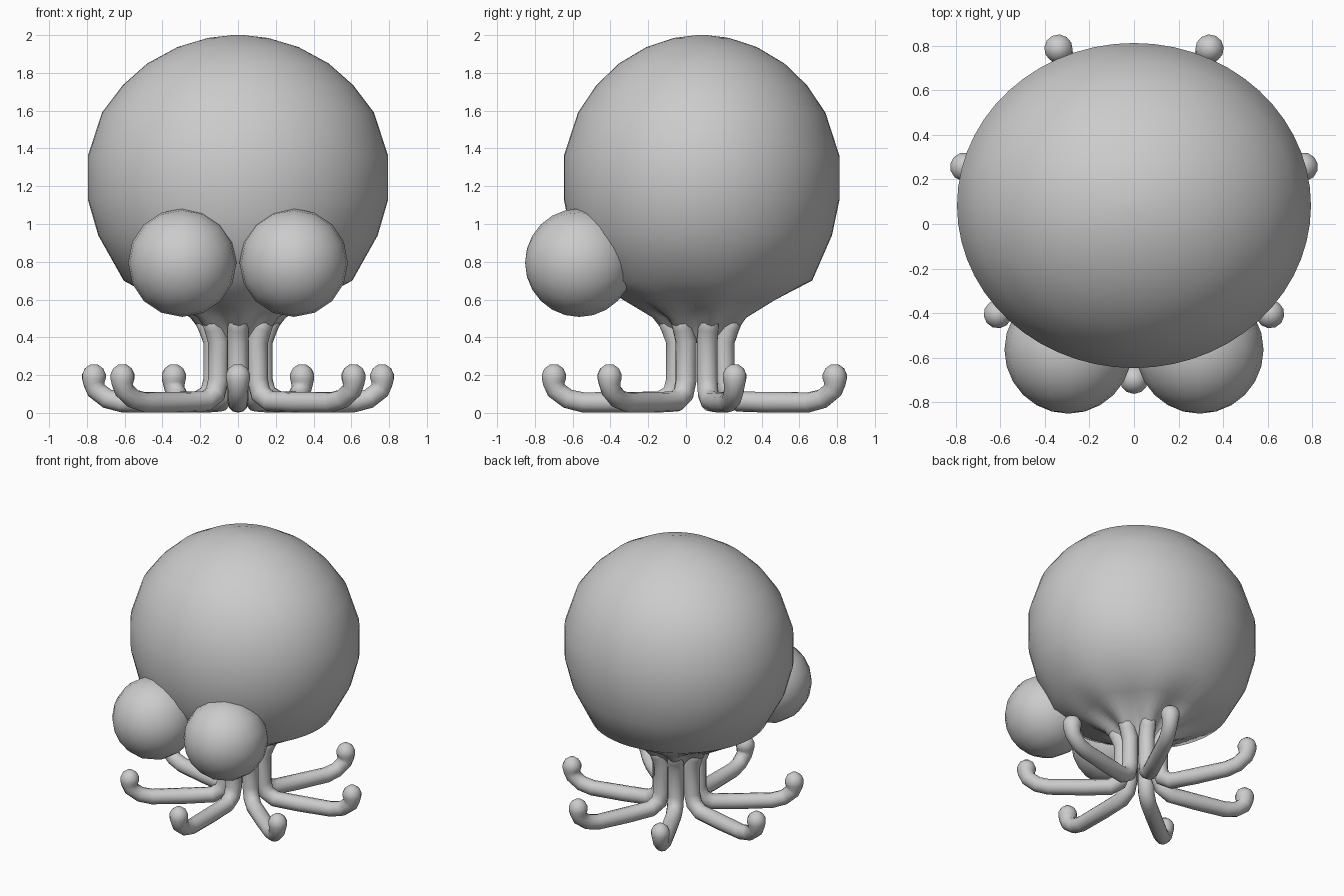
import bpy, bmesh
from math import sin, cos, pi, radians
from mathutils import Vector

if "Cube" in bpy.data.objects:
    bpy.data.objects.remove(bpy.data.objects["Cube"])

CY = 0.083   # body axis is slightly behind the origin
ARMS = 7


def finish(name, rings, origin=(0, 0, 0)):
    """Skin a list of closed rings, cap both ends, shade smooth."""
    bm = bmesh.new()
    rows = [[bm.verts.new(p) for p in ring] for ring in rings]
    n = len(rows[0])
    for a, b in zip(rows, rows[1:]):
        for i in range(n):
            j = (i + 1) % n
            bm.faces.new((a[i], a[j], b[j], b[i]))
    bm.faces.new(rows[0])
    bm.faces.new(rows[-1])
    bmesh.ops.recalc_face_normals(bm, faces=bm.faces)
    for f in bm.faces:
        f.smooth = True
    me = bpy.data.meshes.new(name)
    bm.to_mesh(me)
    bm.free()
    ob = bpy.data.objects.new(name, me)
    ob.location = origin
    bpy.context.collection.objects.link(ob)
    return ob


# Head: lathe with oval section, lobed where it flows into the arms
# (x radius, y radius, z, lobe depth)
profile = [
    (0.10, 0.10, 0.37, 0.0), (0.185, 0.185, 0.41, 0.32), (0.26, 0.26, 0.505, 0.22),
    (0.42, 0.41, 0.595, 0.08), (0.605, 0.585, 0.70, 0.0), (0.74, 0.69, 0.94, 0.0),
    (0.795, 0.73, 1.13, 0.0), (0.795, 0.73, 1.36, 0.0), (0.72, 0.655, 1.59, 0.0),
    (0.61, 0.557, 1.735, 0.0), (0.48, 0.438, 1.85, 0.0), (0.32, 0.292, 1.937, 0.0),
    (0.16, 0.146, 1.985, 0.0), (0.03, 0.028, 2.0, 0.0),
]
SEG = ARMS * 8
head_rings = []
for rx, ry, z, lobe in profile:
    ring = []
    for i in range(SEG):
        a = 2 * pi * i / SEG - pi / 2
        k = 1 - lobe * (1 - cos(ARMS * (a + pi / 2))) / 2
        ring.append((rx * k * cos(a), ry * k * sin(a), z))
    head_rings.append(ring)
finish("head", head_rings, (0, CY, 0))

# Arms: one swept path of (distance from axis, z, thickness), ending in a bulb
path = [
    (0.21, 0.55, 0.05), (0.16, 0.45, 0.055), (0.133, 0.38, 0.056), (0.133, 0.17, 0.056),
    (0.155, 0.10, 0.056), (0.22, 0.06, 0.055), (0.40, 0.056, 0.055), (0.63, 0.056, 0.053),
    (0.71, 0.075, 0.052), (0.77, 0.12, 0.053), (0.781, 0.155, 0.058), (0.782, 0.18, 0.064),
    (0.782, 0.205, 0.064), (0.782, 0.235, 0.05), (0.782, 0.257, 0.02),
]


def arm(index, sides=12):
    a = -pi / 2 + 2 * pi * index / ARMS
    out, side, up = Vector((cos(a), sin(a), 0)), Vector((-sin(a), cos(a), 0)), Vector((0, 0, 1))
    pts = [out * r + up * z for r, z, _ in path]
    rings = []
    for i, p in enumerate(pts):
        d1 = (p - pts[max(i - 1, 0)]).normalized()
        d2 = (pts[min(i + 1, len(pts) - 1)] - p).normalized()
        normal = (d1 + d2).normalized().cross(side)
        w = path[i][2]
        rings.append([p + (normal * cos(2 * pi * k / sides) + side * sin(2 * pi * k / sides)) * w
                      for k in range(sides)])
    finish(f"arm_{index + 1}", rings, (0, CY, 0))


for n in range(ARMS):
    arm(n)

# Eyes: two large low-resolution balls low on the front
for label, s in (("left", -1), ("right", 1)):
    bpy.ops.mesh.primitive_uv_sphere_add(segments=16, ring_count=12, radius=0.287,
                                         location=(s * 0.295, -0.565, 0.795),
                                         rotation=(radians(90), 0, 0))
    eye = bpy.context.object
    eye.name = f"{label}_eye"
    bpy.ops.object.shade_smooth()
